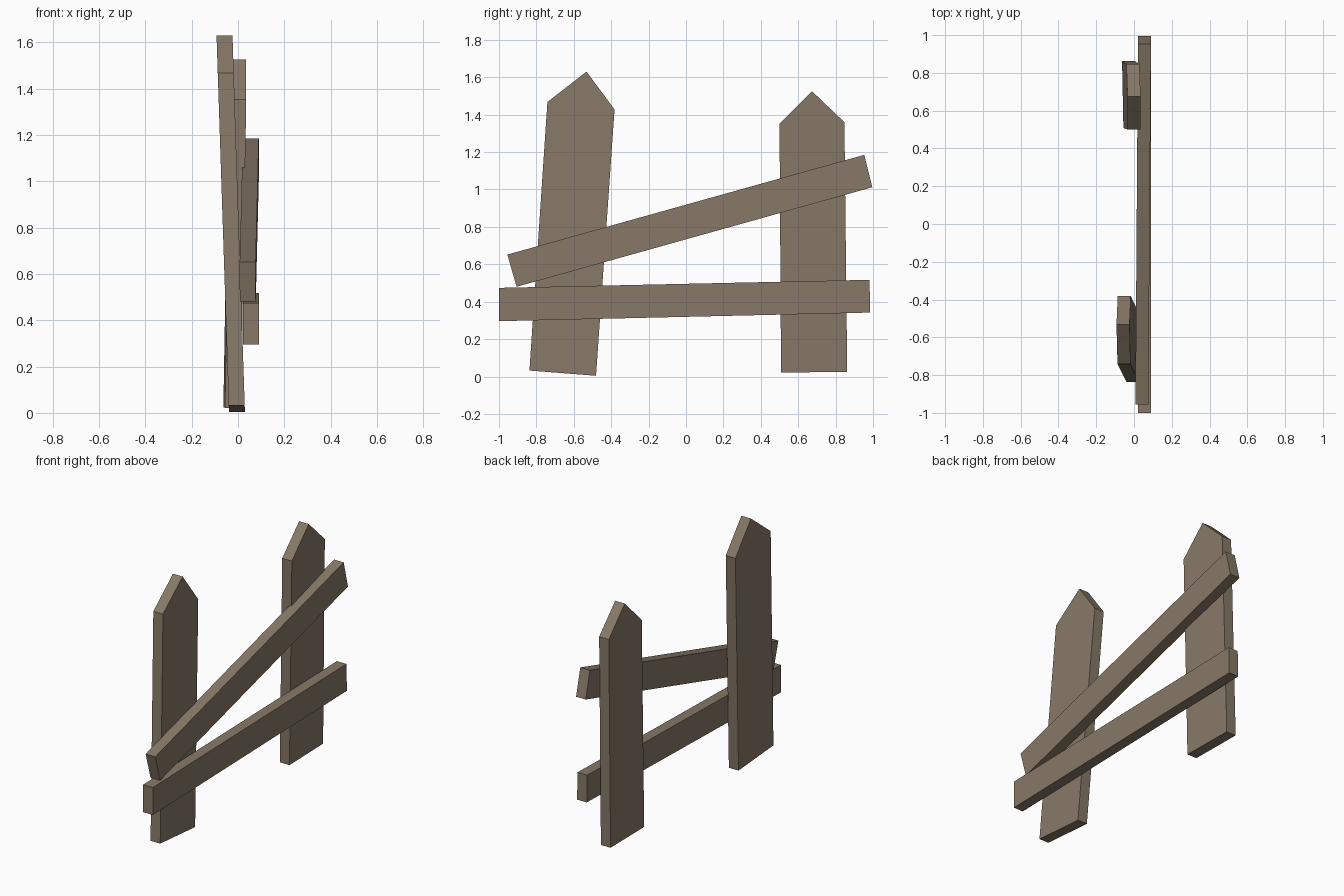
import bpy
import bmesh

if "Cube" in bpy.data.objects:
    bpy.data.objects.remove(bpy.data.objects["Cube"])

wood = bpy.data.materials.new("weathered wood")
wood.diffuse_color = (0.24, 0.19, 0.135, 1)
wood.use_nodes = True
wood.node_tree.nodes["Principled BSDF"].inputs["Base Color"].default_value = wood.diffuse_color


def plank(name, profile, back_x, thickness):
    """Extrude a (y, z) outline along x; back_x gives the lean of its rear face."""
    bm = bmesh.new()
    face = bm.faces.new([bm.verts.new((back_x(y, z), y, z)) for y, z in profile])
    ext = bmesh.ops.extrude_face_region(bm, geom=[face])
    moved = [v for v in ext["geom"] if isinstance(v, bmesh.types.BMVert)]
    bmesh.ops.translate(bm, verts=moved, vec=(thickness, 0, 0))
    bmesh.ops.recalc_face_normals(bm, faces=bm.faces)
    mesh = bpy.data.meshes.new(name)
    bm.to_mesh(mesh)
    bm.free()
    mesh.materials.append(wood)
    obj = bpy.data.objects.new(name, mesh)
    bpy.context.collection.objects.link(obj)


# Pointed upright pickets, leaning opposite ways
plank("left_picket",
      [(-0.837, 0.032), (-0.481, 0.004), (-0.382, 1.428), (-0.532, 1.63), (-0.741, 1.468)],
      lambda y, z: -0.039 - 0.033 * z, 0.069)
plank("right_picket",
      [(0.508, 0.022), (0.862, 0.024), (0.847, 1.36), (0.674, 1.525), (0.5, 1.352)],
      lambda y, z: -0.06 + 0.017 * z - 0.02 * (y - 0.68), 0.069)

# Cross rails on the +x side
plank("lower_rail",
      [(-1.0, 0.296), (0.985, 0.342), (0.981, 0.517), (-1.0, 0.474)],
      lambda y, z: 0.021, 0.069)
plank("upper_rail",
      [(-0.906, 0.48), (0.996, 1.012), (0.953, 1.185), (-0.955, 0.652)],
      lambda y, z: 0.014 + 0.007 * y, 0.069)
